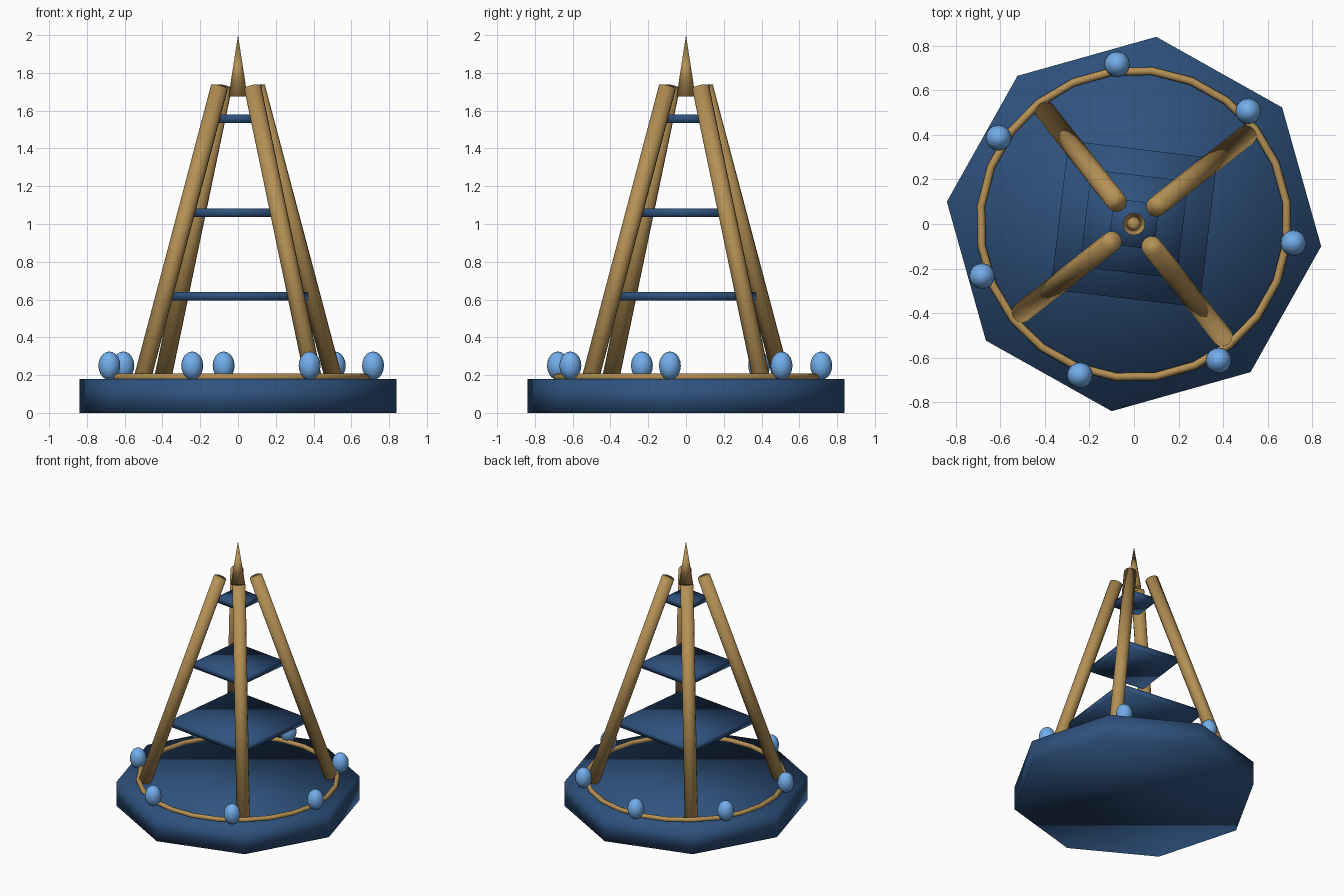
import bpy
from math import radians, cos, sin, pi
from mathutils import Vector

if "Cube" in bpy.data.objects:
    bpy.data.objects.remove(bpy.data.objects["Cube"])

TURN = radians(-6.8)  # the whole tower is turned slightly about z


def material(name, rgb):
    m = bpy.data.materials.new(name)
    m.diffuse_color = (*rgb, 1)
    m.use_nodes = True
    m.node_tree.nodes["Principled BSDF"].inputs["Base Color"].default_value = m.diffuse_color
    return m


NAVY = material("navy", (0.028, 0.085, 0.21))
WOOD = material("tan", (0.46, 0.28, 0.09))
SKY = material("light_blue", (0.17, 0.42, 0.83))


def polar(r, a, z):
    return Vector((r * cos(a), r * sin(a), z))


def finish(name, mat):
    ob = bpy.context.object
    ob.name = name
    ob.data.materials.append(mat)
    bpy.ops.object.shade_smooth()
    return ob


def prism(name, sides, r, z0, z1, mat):
    # primitive's first vertex lies on +y, a multiple of 360/sides for 4 and 8
    bpy.ops.mesh.primitive_cylinder_add(vertices=sides, radius=r, depth=z1 - z0,
                                        location=(0, 0, (z0 + z1) / 2))
    bpy.context.object.rotation_euler.z = TURN + (pi / 4 if sides == 4 else 0)
    return finish(name, mat)


# octagonal base
prism("base", 8, 0.845, 0, 0.18, NAVY)

# ring lying on the base
bpy.ops.mesh.primitive_torus_add(major_segments=24, minor_segments=8, major_radius=0.69,
                                 minor_radius=0.018, location=(0, 0, 0.19),
                                 rotation=(0, 0, TURN))
finish("base_ring", WOOD)

# four leaning legs
for i in range(4):
    a = TURN + pi / 4 + i * pi / 2
    foot, head = polar(0.645, a, 0.18), polar(0.125, a, 1.725)
    axis = head - foot
    bpy.ops.mesh.primitive_cylinder_add(vertices=12, radius=0.046, depth=axis.length,
                                        location=(foot + head) / 2,
                                        rotation=axis.to_track_quat('Z', 'Y').to_euler())
    finish(f"leg_{i + 1}", WOOD)

# square platforms between the legs
for i, (z, r) in enumerate([(0.618, 0.475), (1.06, 0.31), (1.557, 0.145)]):
    prism(f"platform_{i + 1}", 4, r, z - 0.022, z + 0.022, NAVY)

# spire
bpy.ops.mesh.primitive_cone_add(vertices=16, radius1=0.05, radius2=0, depth=0.325,
                                location=(0, 0, 1.8375))
finish("spire", WOOD)

# seven egg-shaped beads around the rim
for i in range(7):
    bpy.ops.mesh.primitive_uv_sphere_add(segments=16, ring_count=10, radius=1,
                                         location=polar(0.72, TURN + i * 2 * pi / 7, 0.25))
    bpy.context.object.scale = (0.058, 0.058, 0.075)
    finish(f"bead_{i + 1}", SKY)
